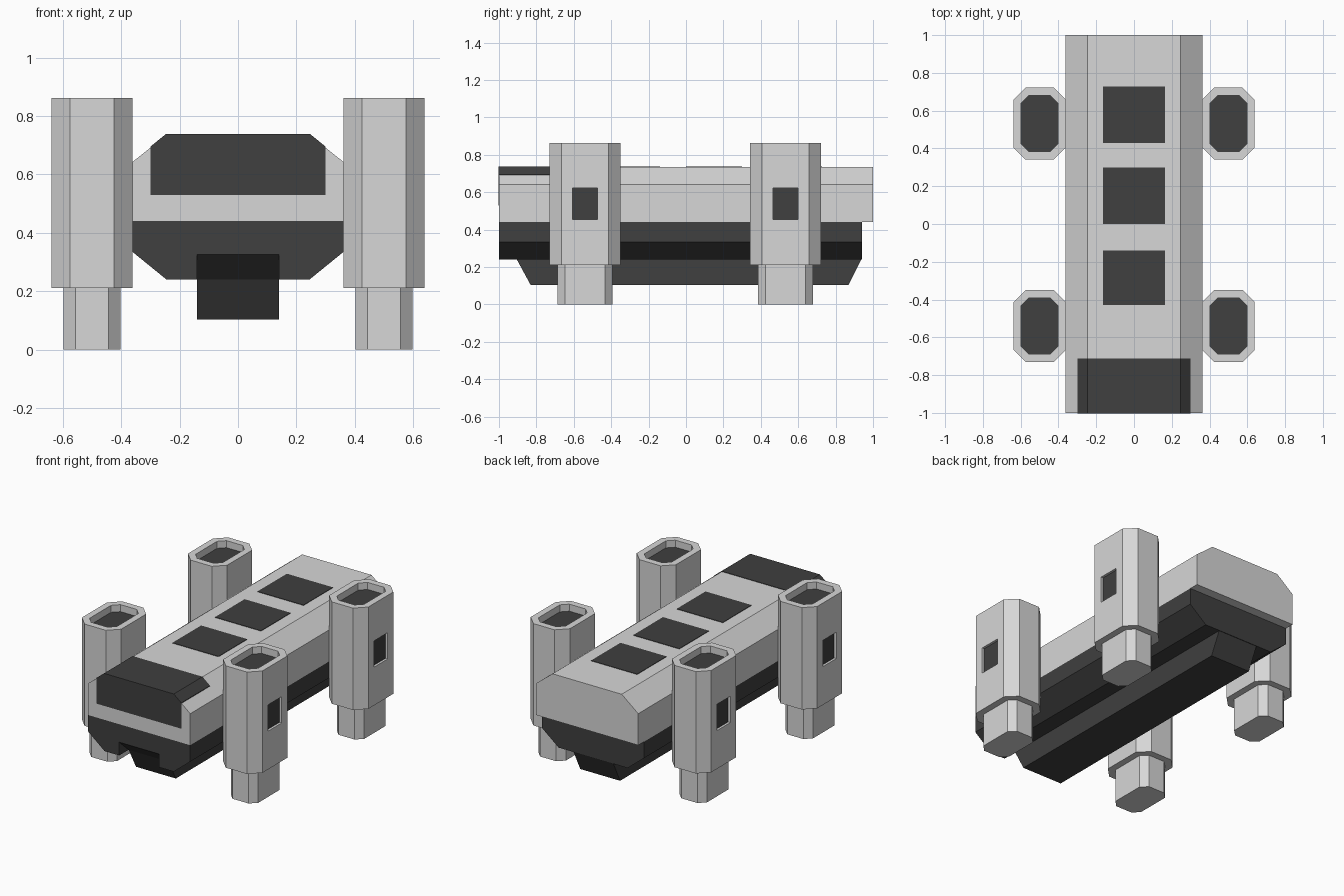
import bpy, bmesh
from mathutils import Vector

if "Cube" in bpy.data.objects:
    bpy.data.objects.remove(bpy.data.objects["Cube"])


def material(name, v):
    m = bpy.data.materials.new(name)
    m.diffuse_color = (v, v, v, 1)
    m.use_nodes = True
    m.node_tree.nodes["Principled BSDF"].inputs["Base Color"].default_value = m.diffuse_color
    return m


LIGHT = material("light grey", 0.68)
DARK = material("charcoal", 0.05)


def prism(bm, pts, axis, a, b):
    """Extrude a 2D outline along an axis from a to b."""
    def place(p, t):
        return {"x": (t, p[0], p[1]), "y": (p[0], t, p[1]), "z": (p[0], p[1], t)}[axis]
    lo = [bm.verts.new(place(p, a)) for p in pts]
    hi = [bm.verts.new(place(p, b)) for p in pts]
    n = len(pts)
    bm.faces.new(lo)
    bm.faces.new(hi)
    for i in range(n):
        bm.faces.new((lo[i], lo[(i + 1) % n], hi[(i + 1) % n], hi[i]))
    bmesh.ops.recalc_face_normals(bm, faces=bm.faces[:])
    bm.normal_update()


def finish(bm, name, *mats):
    me = bpy.data.meshes.new(name)
    bm.to_mesh(me)
    bm.free()
    for m in mats:
        me.materials.append(m)
    ob = bpy.data.objects.new(name, me)
    bpy.context.collection.objects.link(ob)
    return ob


def solid(name, pts, axis, a, b, mat):
    bm = bmesh.new()
    prism(bm, pts, axis, a, b)
    return finish(bm, name, mat)


def symmetric(half):
    return half + [(-x, z) for x, z in reversed(half)]


def octagon(cx, cy, hx, hy, c):
    q = [(hx, -hy + c), (hx, hy - c), (hx - c, hy), (-hx + c, hy),
         (-hx, hy - c), (-hx, -hy + c), (-hx + c, -hy), (hx - c, -hy)]
    return [(cx + x, cy + y) for x, y in q]


# Hull: upper shell and charcoal lower shell
solid("upper_hull", symmetric([(0.362, 0.44), (0.362, 0.642), (0.245, 0.735)]),
      "y", -1, 1, LIGHT)
lower = solid("lower_hull", symmetric([(0.245, 0.24), (0.362, 0.335), (0.362, 0.44)]),
              "y", -1, 0.94, DARK)

# Sloped notch in the front of the lower shell
cutter = solid("notch_cutter", [(-1.095, 0.41), (-0.894, 0.23), (-1.095, 0.23)],
               "x", -0.141, 0.141, DARK)
cutter.hide_render = True
mod = lower.modifiers.new("notch", "BOOLEAN")
mod.object = cutter
mod.operation = "DIFFERENCE"
mod.solver = "EXACT"
bpy.context.view_layer.objects.active = lower
bpy.ops.object.modifier_apply(modifier=mod.name)
bpy.data.objects.remove(cutter)

# Keel with sloped ends
solid("keel", [(-0.905, 0.241), (-0.83, 0.103), (0.868, 0.103), (0.937, 0.241)],
      "x", -0.141, 0.141, DARK)

# Windscreen wrapping from the nose onto the roof
solid("windscreen", symmetric([(0.30, 0.53), (0.30, 0.695), (0.247, 0.738)]),
      "y", -1.002, -0.712, DARK)

# Roof windows
for i, (y0, y1) in enumerate([(-0.43, -0.14), (0.0, 0.30), (0.43, 0.727)]):
    solid(f"roof_window_{i + 1}", [(-0.163, y0), (0.163, y0), (0.163, y1), (-0.163, y1)],
          "z", 0.731, 0.738, DARK)


def recess(bm, face, direction):
    """Sink a face straight in and paint its floor charcoal."""
    floor = bmesh.ops.extrude_discrete_faces(bm, faces=[face])["faces"][0]
    bmesh.ops.translate(bm, verts=floor.verts[:], vec=Vector(direction))
    floor.material_index = 1


# Four corner pods with hollow tops, side ports and feet
for side, s in (("right", 1), ("left", -1)):
    for end, cy in (("front", -0.54), ("rear", 0.532)):
        cx = 0.5 * s
        bm = bmesh.new()
        prism(bm, octagon(cx, cy, 0.139, 0.19, 0.064), "z", 0.21, 0.862)
        top = max(bm.faces, key=lambda f: f.normal.z)
        port = max(bm.faces, key=lambda f: f.normal.x * s)
        bmesh.ops.inset_region(bm, faces=[top], thickness=0.042, use_even_offset=True)
        recess(bm, top, (0, 0, -0.045))
        bmesh.ops.inset_region(bm, faces=[port], thickness=0.03, use_even_offset=True)
        for v in port.verts:
            v.co.y = cy + (0.068 if v.co.y > cy else -0.068)
            v.co.z = 0.623 if v.co.z > 0.54 else 0.455
        recess(bm, port, (-0.015 * s, 0, 0))
        finish(bm, f"{end}_{side}_pod", LIGHT, DARK)
        solid(f"{end}_{side}_foot", octagon(cx, cy, 0.097, 0.148, 0.04),
              "z", 0, 0.215, LIGHT)
